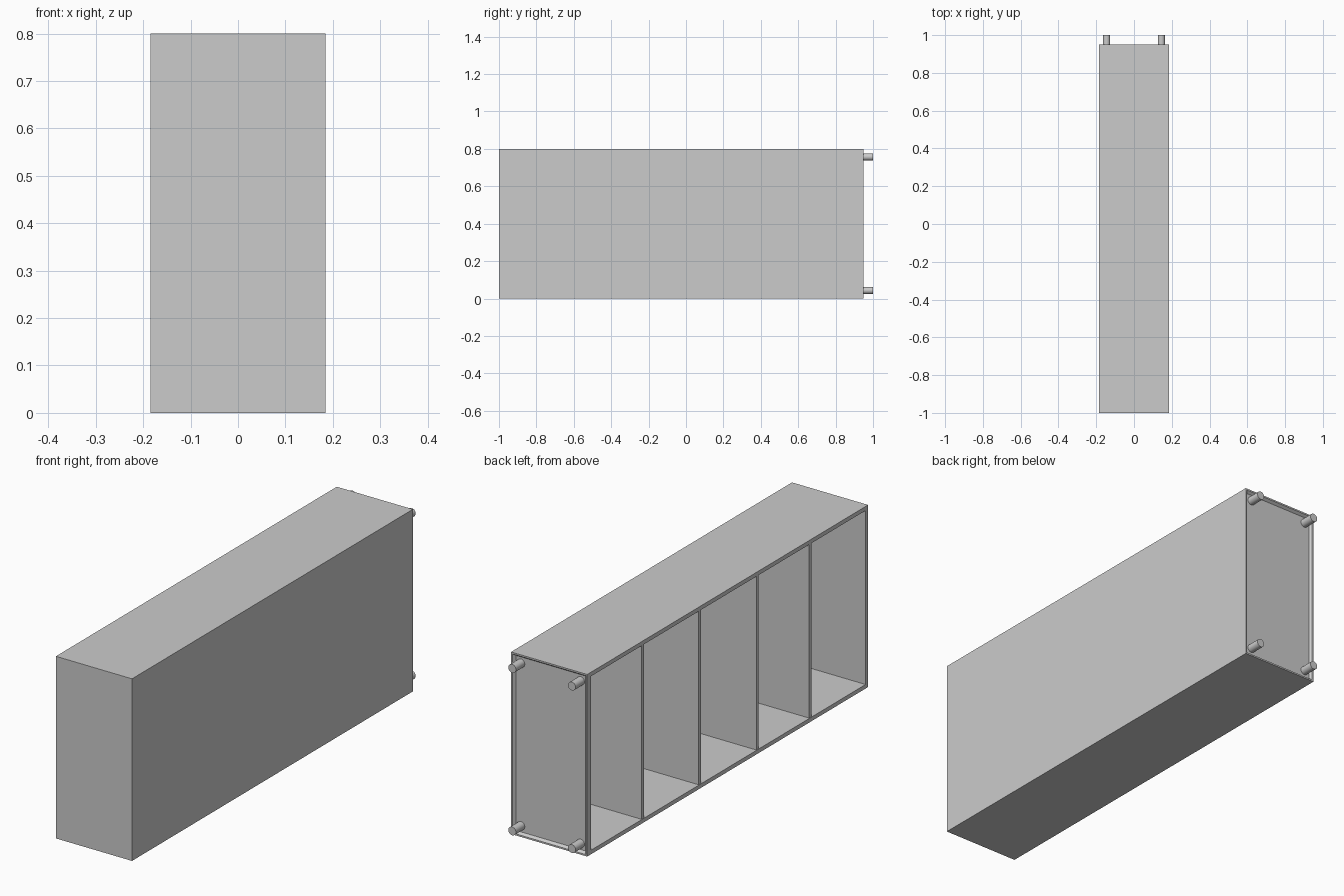
import bpy, bmesh, math
from mathutils import Matrix

if "Cube" in bpy.data.objects:
    bpy.data.objects.remove(bpy.data.objects["Cube"])

W, H = 0.185, 0.80          # half width, height
Y0, Y1 = -1.0, 0.95         # length of the case
T = 0.018                   # board thickness


def finish(name, bm):
    mesh = bpy.data.meshes.new(name)
    bm.to_mesh(mesh)
    bm.free()
    ob = bpy.data.objects.new(name, mesh)
    bpy.context.collection.objects.link(ob)
    return ob


def box_bm(lo, hi):
    bm = bmesh.new()
    size = [b - a for a, b in zip(lo, hi)]
    mid = [(a + b) / 2 for a, b in zip(lo, hi)]
    bmesh.ops.create_cube(bm, size=1, matrix=Matrix.Translation(mid) @ Matrix.Diagonal((*size, 1)))
    return bm


def board(name, lo, hi):
    return finish(name, box_bm(lo, hi))


# Case: two long boards, closed back and far end, open towards -x
BASE = 0.922
board("lower_side_board", (-W, Y0, 0), (W, BASE, T))
board("upper_side_board", (-W, Y0, H - T), (W, BASE, H))
board("back_panel", (W - T, Y0, T), (W, BASE, H - T))
board("top_board", (-W, Y0, T), (W - T, Y0 + T, H - T))

# Base board with a shallow recess that has sloped edges
bm = box_bm((-W, BASE, 0), (W, Y1, H))
bm.normal_update()
end = [f for f in bm.faces if f.normal.y > 0.9]
bmesh.ops.inset_region(bm, faces=end, thickness=0.01)
bmesh.ops.inset_region(bm, faces=end, thickness=0.012, depth=-0.012)
finish("base_board", bm)

# Shelves dividing the case into five compartments
for i, y in enumerate((0.562, 0.165, -0.235, -0.602)):
    board(f"shelf_{i + 1}", (-W + 0.002, y - 0.008, T), (W - T, y + 0.008, H - T))

# Round feet at the base corners
n = 0
for x in (-0.145, 0.145):
    for z in (0.043, 0.757):
        n += 1
        bpy.ops.mesh.primitive_cylinder_add(vertices=24, radius=0.0185, depth=0.064,
                                            location=(x, 0.968, z),
                                            rotation=(math.pi / 2, 0, 0))
        foot = bpy.context.object
        foot.name = f"foot_{n}"
        bpy.ops.object.shade_smooth_by_angle(angle=math.radians(40))
